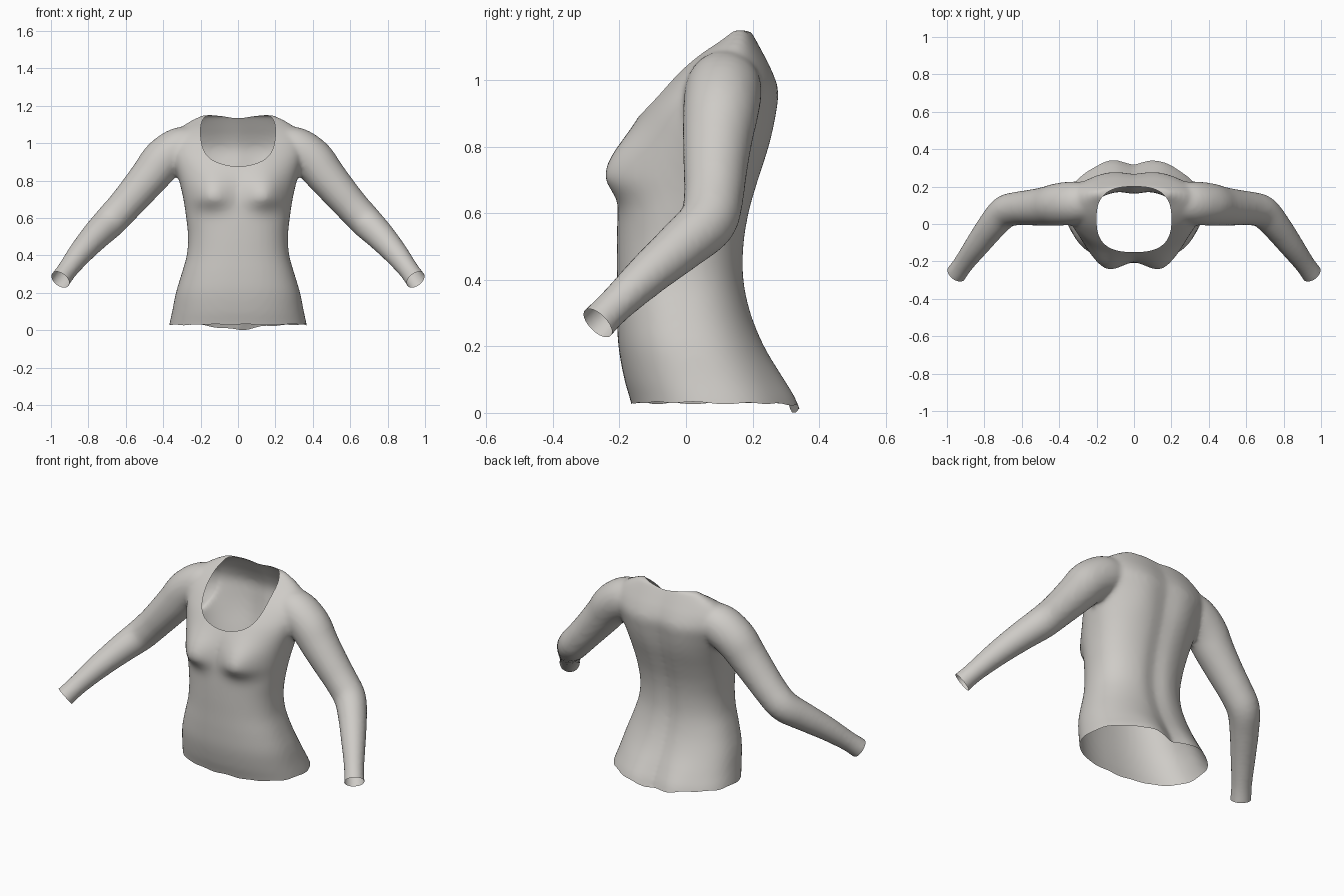
import bpy, bmesh, math
from mathutils import Vector

cube = bpy.data.objects.get("Cube")
if cube:
    bpy.data.objects.remove(cube, do_unlink=True)

fabric = bpy.data.materials.new("warm_grey_fabric")
fabric.use_nodes = True
COLOUR = (0.62, 0.60, 0.57, 1)
fabric.diffuse_color = COLOUR
fabric.node_tree.nodes["Principled BSDF"].inputs["Base Color"].default_value = COLOUR

SEGMENTS = 64

# Torso sections: height, half width, front y, back y
TORSO = [
    (-0.08, 0.385, -0.14, 0.36), (0.03, 0.367, -0.165, 0.325), (0.10, 0.352, -0.185, 0.29),
    (0.20, 0.332, -0.203, 0.238), (0.30, 0.302, -0.208, 0.20), (0.40, 0.274, -0.208, 0.18),
    (0.50, 0.267, -0.208, 0.18), (0.60, 0.277, -0.205, 0.195), (0.70, 0.292, -0.195, 0.222),
    (0.80, 0.315, -0.178, 0.25), (0.90, 0.345, -0.135, 0.268), (0.97, 0.36, -0.085, 0.275),
    (1.03, 0.35, -0.03, 0.257), (1.08, 0.31, 0.03, 0.233), (1.12, 0.25, 0.09, 0.212),
    (1.15, 0.19, 0.13, 0.195),
]

# Sleeve centreline: x, y, z, radius
SLEEVE = [
    (0.22, 0.12, 0.99, 0.10), (0.31, 0.113, 0.97, 0.115), (0.40, 0.105, 0.91, 0.114),
    (0.47, 0.095, 0.825, 0.105), (0.55, 0.088, 0.73, 0.096), (0.62, 0.083, 0.65, 0.09),
    (0.69, 0.065, 0.575, 0.087), (0.76, -0.01, 0.505, 0.078), (0.84, -0.115, 0.415, 0.066),
    (0.91, -0.21, 0.325, 0.055), (0.95, -0.265, 0.27, 0.056), (0.99, -0.32, 0.215, 0.062),
]


def bell(value, middle, width):
    return math.exp(-((value - middle) / width) ** 2)


def refine(rows, steps):
    """Catmull-Rom interpolation between the rows."""
    rows = [Vector(r) for r in rows]
    result = []
    for i in range(len(rows) - 1):
        a, b, c, d = rows[max(i - 1, 0)], rows[i], rows[i + 1], rows[min(i + 2, len(rows) - 1)]
        for s in range(steps):
            t = s / steps
            result.append(0.5 * (2 * b + (c - a) * t + (2 * a - 5 * b + 4 * c - d) * t ** 2
                                 + (3 * b - a - 3 * c + d) * t ** 3))
    return result + [rows[-1]]


def loft(bm, rings):
    """Closed skin through a list of point rings."""
    loops = [[bm.verts.new(p) for p in ring] for ring in rings]
    for low, high in zip(loops, loops[1:]):
        for i in range(len(low)):
            j = (i + 1) % len(low)
            bm.faces.new((low[i], low[j], high[j], high[i]))
    bm.faces.new(loops[0][::-1])
    bm.faces.new(loops[-1])


def torso_ring(row):
    z, width, front, back = row
    ring = []
    for i in range(SEGMENTS):
        angle = math.tau * i / SEGMENTS
        c, s = math.cos(angle), math.sin(angle)
        x = width * math.copysign(abs(c) ** 0.86, c)
        y = (front + back) / 2 + (back - front) / 2 * math.copysign(abs(s) ** 0.86, s)
        if s < 0:  # bust
            y -= 0.068 * bell(abs(x), 0.145, 0.10) * bell(z, 0.715, 0.12 if z > 0.715 else 0.065)
        else:      # spine furrow and seat
            y -= (0.018 + 0.02 * bell(z, 0, 0.12)) * bell(x, 0, 0.055) * bell(z, 0.45, 0.6)
            y += 0.02 * bell(abs(x), 0.14, 0.09) * (bell(z, 0.02, 0.14) + 0.5 * bell(z, 0.9, 0.15))
        ring.append((x, y, z))
    return ring


def sleeve_rings(side):
    path = refine(SLEEVE, 4)
    rings = []
    for i, p in enumerate(path):
        tangent = (path[min(i + 1, len(path) - 1)] - path[max(i - 1, 0)]).to_3d().normalized()
        u = tangent.cross(Vector((0, 1, 0))).normalized()
        v = tangent.cross(u)
        ring = []
        for k in range(32):
            angle = math.tau * k / 32
            q = p.to_3d() + (u * math.cos(angle) + v * math.sin(angle)) * p.w
            ring.append((side * q.x, q.y, q.z))
        rings.append(ring if side > 0 else ring[::-1])
    return rings


def cut(bm, field):
    """Split the surface where the field is zero and remove its negative side."""
    fresh = []
    for edge in list(bm.edges):
        a, b = edge.verts
        fa, fb = field(a.co), field(b.co)
        if fa * fb < 0:
            fresh.append(bmesh.utils.edge_split(edge, a, fa / (fa - fb))[1])
    bmesh.ops.connect_verts(bm, verts=fresh)
    waste = [f for f in bm.faces if field(f.calc_center_median()) < 0]
    bmesh.ops.delete(bm, geom=waste, context='FACES')


# Openings of the garment
def neck_field(p):
    if p.z < 0.8:
        return 1.0
    return (abs(p.x / 0.2) ** 2.7 + abs((p.y - 0.025) / 0.175) ** 2.7) ** (1 / 2.7) - 1


def hem_field(p):
    level = 0.03 + 0.004 * math.sin(p.x * 38) * math.sin(p.y * 31 + 1)
    if p.y > 0:
        level -= 0.027 * bell(p.x, 0, 0.14) * min(1, p.y / 0.2)
    return p.z - level


def cuff_field(p):
    offset = Vector((abs(p.x), p.y, p.z)) - Vector((0.95, -0.265, 0.27))
    return -offset.dot(Vector((0.48, -0.62, -0.62)))


# Closed torso and sleeves, blended into one skin
bm = bmesh.new()
loft(bm, [torso_ring(row) for row in refine(TORSO, 4)])
for side in (1, -1):
    loft(bm, sleeve_rings(side))
bmesh.ops.recalc_face_normals(bm, faces=bm.faces)
mesh = bpy.data.meshes.new("long_sleeve_top")
bm.to_mesh(mesh)
bm.free()
top = bpy.data.objects.new("long_sleeve_top", mesh)
bpy.context.collection.objects.link(top)

blend = top.modifiers.new("blend", 'REMESH')
blend.mode = 'VOXEL'
blend.voxel_size = 0.013
soften = top.modifiers.new("soften", 'SMOOTH')
soften.factor = 0.5
soften.iterations = 7
bpy.context.view_layer.update()
skin = bpy.data.meshes.new_from_object(top.evaluated_get(bpy.context.evaluated_depsgraph_get()))
top.modifiers.clear()
top.data = skin
bpy.data.meshes.remove(mesh)

# Open the neckline, hem and cuffs
bm = bmesh.new()
bm.from_mesh(skin)
for field in (neck_field, hem_field, cuff_field):
    cut(bm, field)
for face in bm.faces:
    face.smooth = True
    face.material_index = 0
bm.to_mesh(skin)
bm.free()
skin.materials.clear()
skin.materials.append(fabric)
